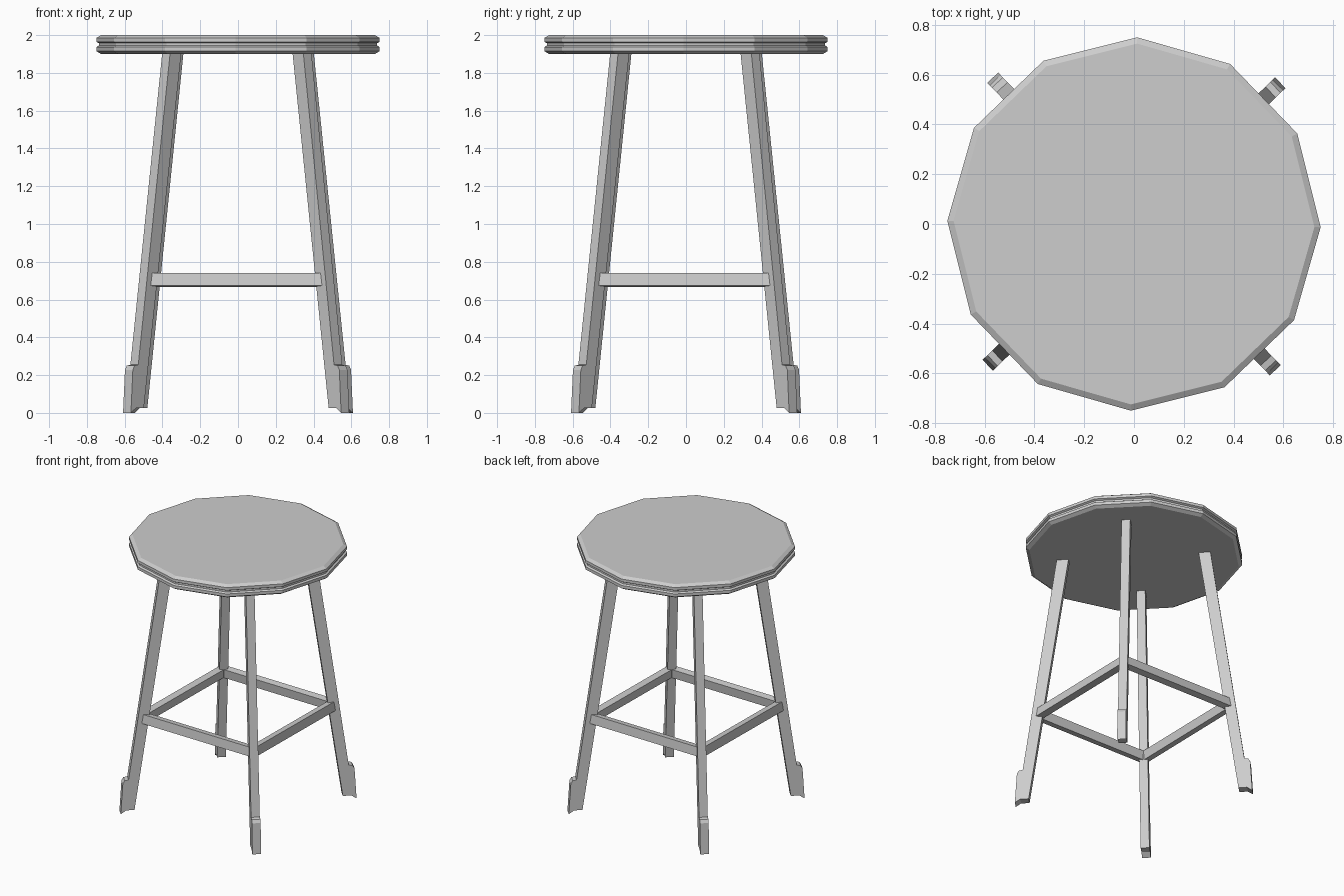
import bpy, bmesh, math

if "Cube" in bpy.data.objects:
    bpy.data.objects.remove(bpy.data.objects["Cube"], do_unlink=True)

TWIST = math.radians(-1)      # whole stool is turned very slightly
LEG_ANGLE = math.radians(44)

grey = bpy.data.materials.new("plain grey")
grey.use_nodes = True
colour = (0.61, 0.61, 0.61, 1)
grey.diffuse_color = colour
grey.node_tree.nodes["Principled BSDF"].inputs["Base Color"].default_value = colour


def finish(name, bm):
    bmesh.ops.recalc_face_normals(bm, faces=bm.faces)
    mesh = bpy.data.meshes.new(name)
    bm.to_mesh(mesh)
    bm.free()
    mesh.materials.append(grey)
    obj = bpy.data.objects.new(name, mesh)
    bpy.context.collection.objects.link(obj)
    return obj


def turned(name, profile, sides, start, closed):
    """Sweep (radius, height) points round z; closed joins last to first, else caps ends."""
    bm = bmesh.new()
    rings = []
    for r, z in profile:
        angles = [start + math.tau * i / sides for i in range(sides)]
        rings.append([bm.verts.new((r * math.cos(a), r * math.sin(a), z)) for a in angles])
    pairs = list(zip(rings, rings[1:]))
    if closed:
        pairs.append((rings[-1], rings[0]))
    else:
        bm.faces.new(rings[0])
        bm.faces.new(rings[-1])
    for low, high in pairs:
        for i in range(sides):
            j = (i + 1) % sides
            bm.faces.new((low[i], low[j], high[j], high[i]))
    return finish(name, bm)


def slab(name, profile, width, angle):
    """Extrude a (radius, height) outline sideways and turn it round z."""
    bm = bmesh.new()
    face = bm.faces.new([bm.verts.new((r, -width / 2, z)) for r, z in profile])
    new = bmesh.ops.extrude_face_region(bm, geom=[face])["geom"]
    verts = [v for v in new if isinstance(v, bmesh.types.BMVert)]
    bmesh.ops.translate(bm, verts=verts, vec=(0, width, 0))
    obj = finish(name, bm)
    obj.rotation_euler.z = angle
    return obj


# Twelve-sided seat with bevelled rims and a shallow groove round the edge
seat_profile = [(0.725, 1.9), (0.75, 1.915), (0.75, 1.937), (0.737, 1.945),
                (0.737, 1.957), (0.75, 1.964), (0.75, 1.985), (0.725, 2.0)]
turned("seat", seat_profile, 12, TWIST, False)

# Splayed legs, each with a thicker foot block on the outside
leg_profile = [(0.446, 1.91), (0.528, 1.91), (0.763, 0.255), (0.79, 0.25),
               (0.803, 0.228), (0.817, 0.0), (0.78, 0.025), (0.722, 0.025)]
for i, place in enumerate(("back_left", "back_right", "front_right", "front_left")):
    slab(place + "_leg", leg_profile, 0.06, LEG_ANGLE + i * math.pi / 2)

# Square footrest frame, tilted to follow the legs
corner = math.sqrt(2)
frame_profile = [(r * corner, z) for r, z in
                 ((0.496, 0.674), (0.488, 0.74), (0.438, 0.733), (0.446, 0.667))]
turned("footrest_frame", frame_profile, 4, LEG_ANGLE, True)
